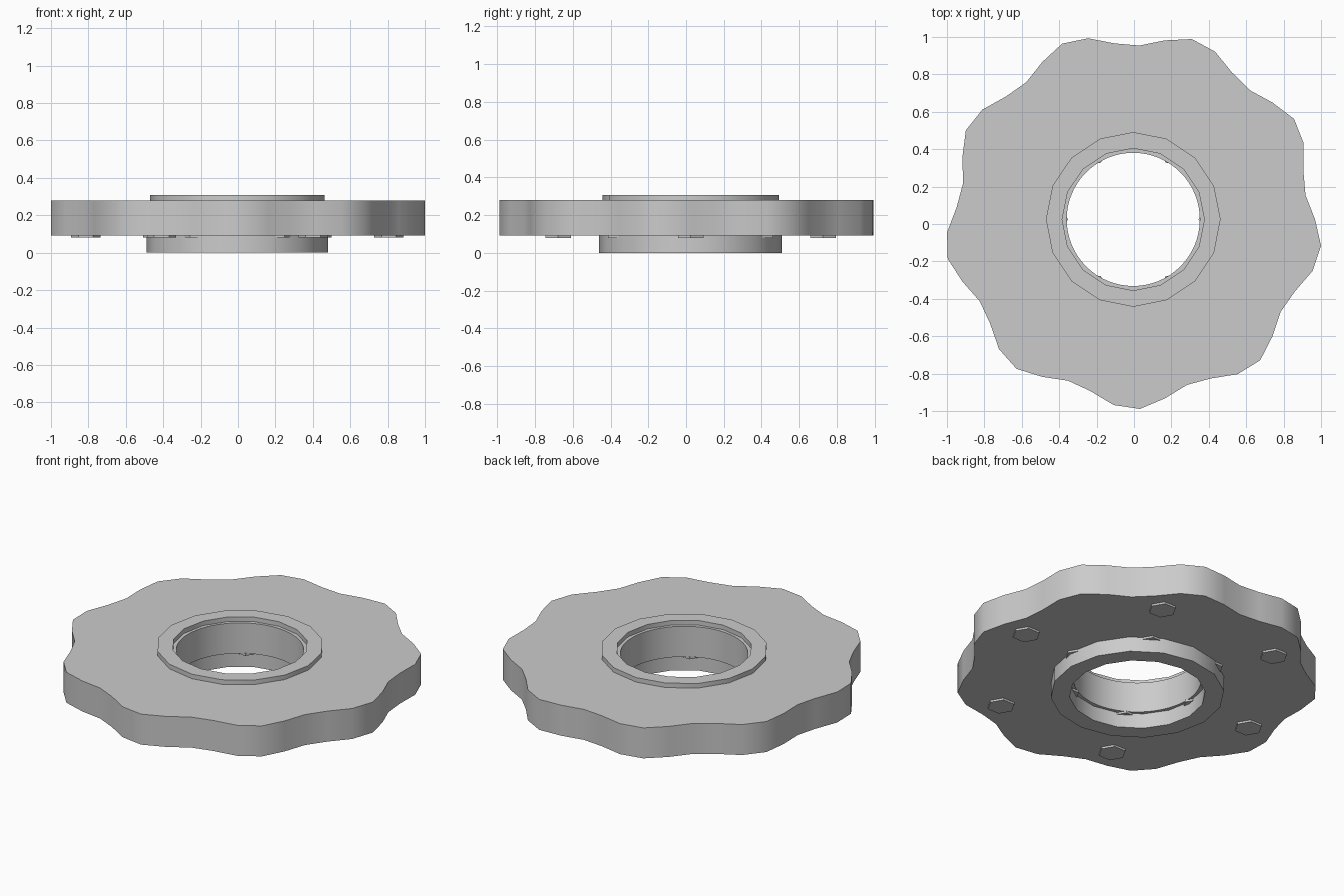
import bpy, bmesh
from math import sin, cos, radians, tau

if "Cube" in bpy.data.objects:
    bpy.data.objects.remove(bpy.data.objects["Cube"])

# Nine uneven lobes shift the bounding box, so the hub axis sits slightly off origin
CX, CY = -0.004, 0.0245


def circle(radius, sides, phase=0.0):
    return [(radius * cos(tau * i / sides + phase), radius * sin(tau * i / sides + phase))
            for i in range(sides)]


def finish(name, bm, smooth=True):
    bmesh.ops.recalc_face_normals(bm, faces=bm.faces)
    mesh = bpy.data.meshes.new(name)
    bm.to_mesh(mesh)
    bm.free()
    obj = bpy.data.objects.new(name, mesh)
    bpy.context.collection.objects.link(obj)
    if smooth:
        bpy.ops.object.select_all(action='DESELECT')
        obj.select_set(True)
        bpy.context.view_layer.objects.active = obj
        bpy.ops.object.shade_smooth_by_angle(angle=radians(45))
    return obj


def ring(name, outer, inner, z0, z1):
    """Extruded outline with a hole; loops may have different point counts."""
    bm = bmesh.new()
    edges = []
    for loop in (outer, inner):
        vs = [bm.verts.new((x + CX, y + CY, z0)) for x, y in loop]
        edges += [bm.edges.new((vs[i - 1], vs[i])) for i in range(len(vs))]
    bmesh.ops.triangle_fill(bm, use_beauty=True, use_dissolve=False, edges=edges)
    out = bmesh.ops.extrude_face_region(bm, geom=bm.faces[:], use_keep_orig=True)
    top = [g for g in out["geom"] if isinstance(g, bmesh.types.BMVert)]
    bmesh.ops.translate(bm, verts=top, vec=(0, 0, z1 - z0))
    return finish(name, bm)


def bolt(name, distance, angle):
    bm = bmesh.new()
    cx, cy = CX + distance * cos(angle), CY + distance * sin(angle)
    base = bm.faces.new([bm.verts.new((cx + x, cy + y, 0.08)) for x, y in circle(0.078, 6)])
    out = bmesh.ops.extrude_face_region(bm, geom=[base], use_keep_orig=True)
    top = [g for g in out["geom"] if isinstance(g, bmesh.types.BMVert)]
    bmesh.ops.translate(bm, verts=top, vec=(0, 0, 0.015))
    return finish(name, bm, smooth=False)


# Scalloped plate with nine lobes and a round bore
lobes = []
for i in range(45):
    a = tau * i / 45
    r = 0.972 - 0.044 * sin(9 * a)
    lobes.append((r * cos(a), r * sin(a)))
ring("scalloped_plate", lobes, circle(0.356, 64), 0.092, 0.28)

# Raised collar on top and hub underneath
ring("top_collar", circle(0.467, 16), circle(0.38, 16), 0.28, 0.308)
ring("bottom_hub", circle(0.485, 16), circle(0.38, 16), 0.0, 0.092)

# Two circles of six hexagonal bolts on the underside
for i in range(6):
    bolt(f"outer_bolt_{i + 1}", 0.81, tau * i / 6)
    bolt(f"inner_bolt_{i + 1}", 0.427, tau * i / 6)
